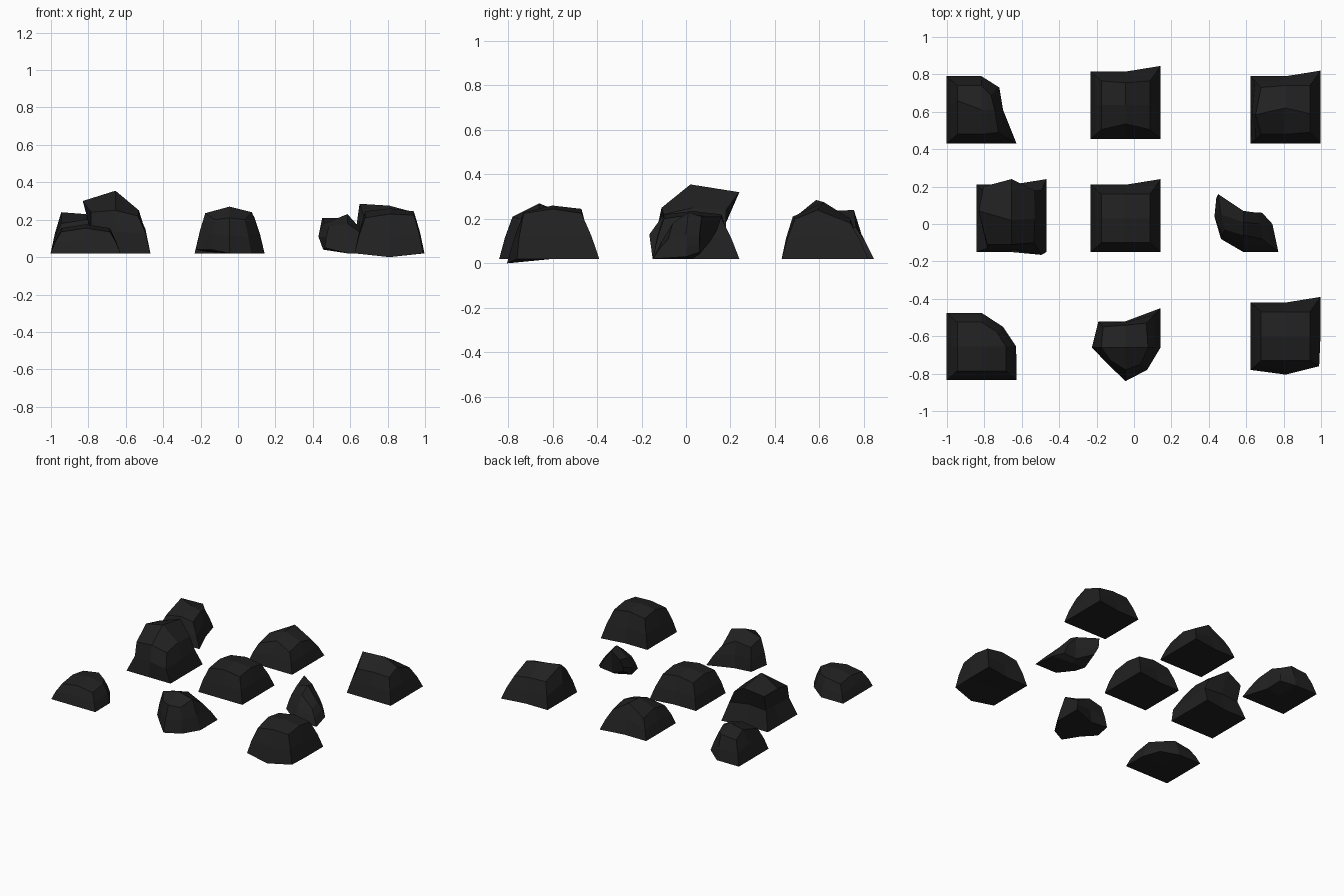
import bpy, bmesh

coal = bpy.data.materials.new("charcoal_black")
coal.diffuse_color = (0.015, 0.015, 0.015, 1)


def rock(name, cx, cy, base={}, mid={}, top={}, heights=None):
    """Chunk made from a 2x2x2 subdivided tapered block; the dicts move single
    lattice points, keyed (column, row) with 0,0 at the front left.
    heights = (centre, edge, corner) of the top."""
    hs = heights or (.275, .26, .245)
    p = {}
    for i in range(3):
        for j in range(3):
            u, v = i - 1, j - 1
            b = (u * .187, v * .18 + (.03 if (i, j) == (2, 2) else 0), .02)
            t = (u * .13, v * .13, hs[abs(u) + abs(v)])
            b = base.get((i, j), b)
            t = top.get((i, j), t)
            m = ((b[0] + t[0]) * .515, (b[1] + t[1]) * .515, (b[2] + t[2]) / 2)
            p[i, j, 0], p[i, j, 1], p[i, j, 2] = b, mid.get((i, j), m), t
    bm = bmesh.new()
    vs = {k: bm.verts.new((cx + c[0], cy + c[1], c[2]))
          for k, c in p.items() if k != (1, 1, 1)}
    # four quads on each of the six sides
    for axis in range(3):
        for side in (0, 2):
            for a in range(2):
                for b in range(2):
                    quad = []
                    for s, t in ((a, b), (a + 1, b), (a + 1, b + 1), (a, b + 1)):
                        k = [s, t]
                        k.insert(axis, side)
                        quad.append(vs[tuple(k)])
                    bm.faces.new(quad)
    bmesh.ops.recalc_face_normals(bm, faces=bm.faces)
    me = bpy.data.meshes.new(name)
    bm.to_mesh(me)
    bm.free()
    me.materials.append(coal)
    bpy.context.collection.objects.link(bpy.data.objects.new(name, me))


# middle: the plain chunk
rock("rock_centre", -.045, .03, heights=(.235, .22, .2))

# back row
rock("rock_back_left", -.815, .61, heights=(.23, .2, .18),
     base={(2, 2): (.095, .12, .05), (2, 1): (.115, 0, .03)},
     top={(2, 2): (.05, .08, .19), (2, 1): (.07, 0, .21), (2, 0): (.09, -.12, .18),
          (0, 1): (-.13, .05, .24), (0, 2): (-.13, .13, .19)})
rock("rock_back_centre", -.045, .635, heights=(.235, .19, .16),
     top={(1, 0): (0, -.1, .2), (1, 2): (0, .12, .24)})
rock("rock_back_right", .81, .61,
     top={(0, 0): (-.13, -.13, .2), (1, 0): (0, -.13, .21), (2, 0): (.13, -.12, .2),
          (0, 1): (-.16, -.025, .285), (1, 1): (0, .01, .275), (2, 1): (.13, -.02, .24),
          (0, 2): (-.13, .12, .2), (1, 2): (0, .13, .2), (2, 2): (.13, .13, .18)})

# middle row: tall overhanging chunk and the small shard
rock("rock_tall_left", -.655, .03,
     mid={(0, 0): (-.13, -.16, .14), (0, 1): (-.135, .03, .15), (0, 2): (-.145, .14, .16),
          (1, 2): (0, .14, .17), (2, 0): (.16, -.195, .13), (2, 2): (.16, .15, .15)},
     top={(0, 0): (-.13, -.14, .24), (1, 0): (0, -.14, .25), (2, 0): (.12, -.13, .22),
          (0, 1): (-.175, .04, .30), (1, 1): (0, -.01, .355), (2, 1): (.125, 0, .25),
          (0, 2): (-.15, .17, .28), (1, 2): (0, .21, .32), (2, 2): (.12, .15, .24)})
rock("rock_shard_right", .585, .03,
     base={(0, 0): (-.12, -.11, .05), (0, 1): (-.13, -.02, .04), (0, 2): (-.13, .08, .1),
           (1, 2): (0, .03, .04), (2, 1): (.155, -.03, .03), (2, 2): (.1, .03, .05)},
     mid={(0, 1): (-.155, .01, .11), (0, 2): (-.145, .11, .15)},
     top={(0, 0): (-.1, -.06, .16), (0, 1): (-.12, .02, .18), (0, 2): (-.135, .13, .21),
          (1, 0): (0, -.09, .18), (1, 1): (0, -.02, .23), (1, 2): (0, .04, .21),
          (2, 0): (.1, -.11, .11), (2, 1): (.09, -.03, .13), (2, 2): (.07, .03, .12)})

# front row
rock("rock_front_left", -.815, -.655, heights=(.175, .155, .135),
     base={(2, 2): (.115, .105, .04), (2, 1): (.185, 0, .02)},
     top={(2, 2): (.08, .08, .145)})
rock("rock_front_centre", -.045, -.66,
     base={(0, 0): (-.095, -.09, .04), (0, 1): (-.18, 0, .04), (0, 2): (-.145, .14, .03),
           (1, 2): (0, .14, .02), (2, 0): (.115, -.12, .02)},
     top={(0, 0): (-.08, -.07, .2), (1, 0): (0, -.12, .21), (2, 0): (.08, -.09, .2),
          (0, 1): (-.13, 0, .235), (1, 1): (0, 0, .27), (2, 1): (.12, 0, .24),
          (0, 2): (-.12, .11, .2), (1, 2): (0, .12, .22), (2, 2): (.11, .13, .16)})
rock("rock_front_right", .81, -.6, heights=(.26, .245, .225),
     base={(1, 0): (0, -.205, 0), (2, 0): (.18, -.16, .02)},
     top={(0, 0): (-.13, -.13, .21), (1, 0): (0, -.13, .23)})
